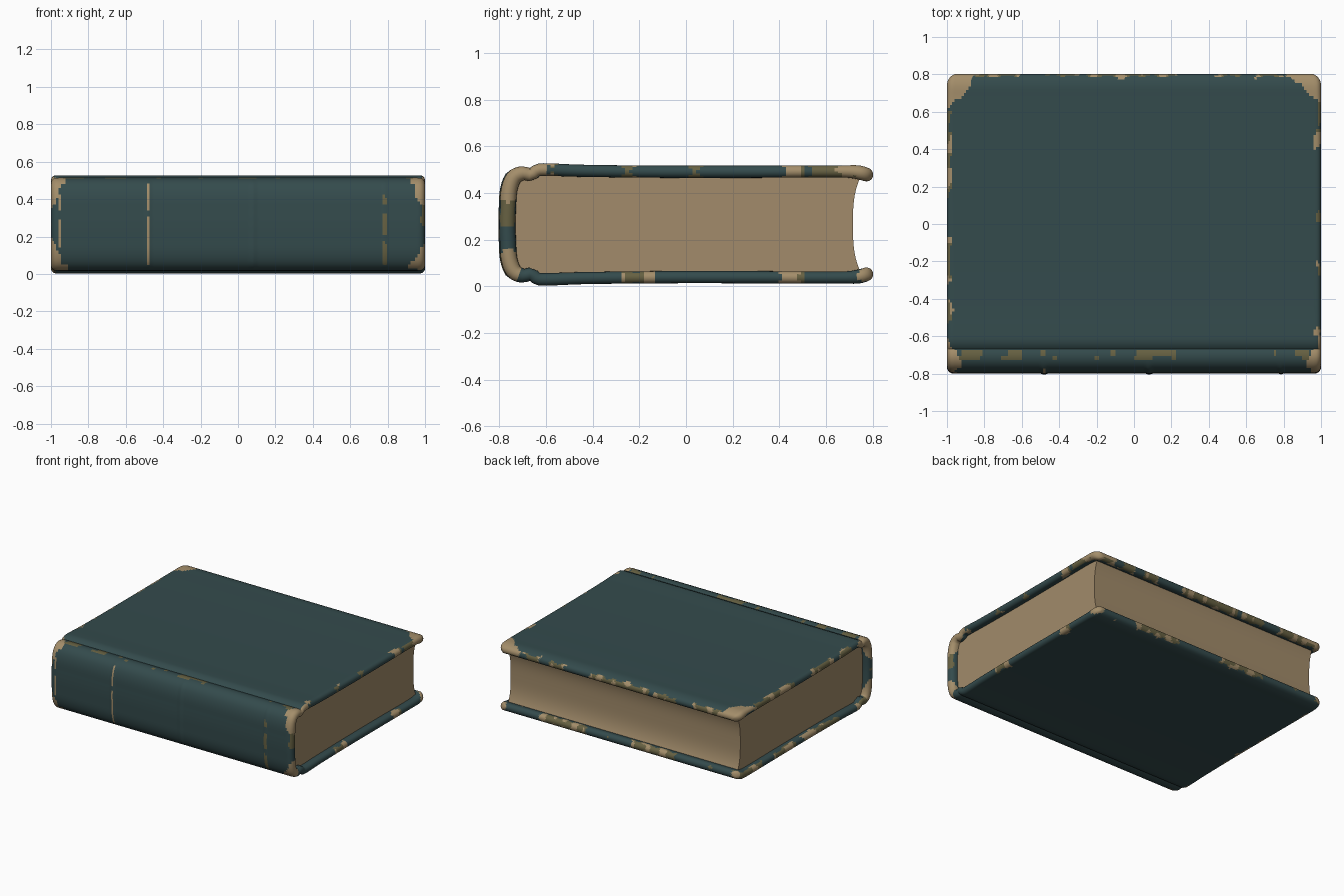
import bpy, bmesh, math
from mathutils import Vector, noise

if "Cube" in bpy.data.objects:
    bpy.data.objects.remove(bpy.data.objects["Cube"])

ZC = 0.265  # mid height of the book


def material(name, rgb):
    m = bpy.data.materials.new(name)
    m.diffuse_color = (*rgb, 1)
    m.use_nodes = True
    m.node_tree.nodes["Principled BSDF"].inputs["Base Color"].default_value = m.diffuse_color
    return m


TEAL = material("teal cloth", (0.034, 0.070, 0.073))
TAN = material("worn tan board", (0.37, 0.27, 0.145))
OLIVE = material("half worn olive", (0.135, 0.120, 0.055))
PAPER = material("aged paper", (0.36, 0.26, 0.145))


def finish(bm, name, mats, angle):
    bmesh.ops.recalc_face_normals(bm, faces=bm.faces)
    me = bpy.data.meshes.new(name)
    bm.to_mesh(me)
    bm.free()
    for m in mats:
        me.materials.append(m)
    ob = bpy.data.objects.new(name, me)
    bpy.context.collection.objects.link(ob)
    bpy.ops.object.select_all(action='DESELECT')
    ob.select_set(True)
    bpy.context.view_layer.objects.active = ob
    bpy.ops.object.shade_smooth_by_angle(angle=math.radians(angle))
    return ob


# Cover centreline: (y, height from middle, half thickness), upper half, then mirrored
half = [(0.80, 0.203, .028), (0.745, 0.222, .030), (0.68, 0.227, .026), (0.3, 0.226, .026),
        (-0.1, 0.226, .026), (-0.45, 0.230, .026), (-0.6, 0.235, .027), (-0.637, 0.232, .027),
        (-0.665, 0.212, .027), (-0.695, 0.220, .030), (-0.735, 0.203, .034),
        (-0.757, 0.15, .035), (-0.763, 0.07, .035)]
ctrl = [Vector(p) for p in half] + [Vector((-0.765, 0, .035))]
ctrl += [Vector((y, -v, h)) for y, v, h in reversed(half)]


def spline(p, steps=24):
    p = [p[0] * 2 - p[1]] + p + [p[-1] * 2 - p[-2]]
    out = []
    for i in range(1, len(p) - 2):
        # tangents scaled by spacing so uneven points do not overshoot
        l0, l1, l2 = [(p[k + 1] - p[k]).length for k in (i - 1, i, i + 1)]
        m1 = (p[i + 1] - p[i - 1]) / (l0 + l1) * l1
        m2 = (p[i + 2] - p[i]) / (l1 + l2) * l1
        for j in range(steps):
            t = j / steps
            out.append(p[i] * (2*t**3 - 3*t*t + 1) + m1 * (t**3 - 2*t*t + t)
                       + p[i + 1] * (3*t*t - 2*t**3) + m2 * (t**3 - t*t))
    return out + [p[-2]]


path = spline(ctrl)
lens = [0.0]
for a, b in zip(path, path[1:]):
    lens.append(lens[-1] + (b - a).xy.length)
TOTAL = lens[-1]


def at(s):
    i = 0
    while i < len(lens) - 2 and lens[i + 1] < s:
        i += 1
    t = (s - lens[i]) / (lens[i + 1] - lens[i])
    return path[i].lerp(path[i + 1], t)


def samples(length, step):
    """Even positions, crowded toward both ends for the rounded rim."""
    e = [0, .001, .004, .009, .016, .026]
    n = round((length - .08) / step)
    return e + [.04 + (length - .08) * i / n for i in range(n + 1)] + [length - q for q in reversed(e)]


def wear(x, y, v, d, sd, outer):
    """Worn patches: 0 teal, 1 tan, 2 olive."""
    n = noise.noise(Vector((x, y, v)) * 15)
    m = noise.noise(Vector((x + 3, y, v)) * 6)
    a = 1 - abs(x)
    reach = 0.17 if outer and v > 0 else 0.07
    if a + sd < reach + 0.06 * n:                                   # fore corners
        return 1
    b = math.hypot(y + .735, abs(v) - .205)
    if a + b * .6 < .075 + .04 * n and not (v < 0 and y > -.72):    # spine corners
        return 1
    if d < .022 + .025 * n and m > 0.02:                            # rubbed rims
        return 1 if n > 0.12 else 2
    if outer and v > 0:
        if abs(y + .70) < .017 and n > .22:                         # shoulder
            return 2
        if abs(y + .66) < .007 and m > -.05:                        # hinge groove
            return 2
    if outer and y < -.74:                                          # spine bands
        if abs(x + .48) < .011 and n > -.25:
            return 1
        if abs(x - .785) < .009 and n > -.05:
            return 2
        if abs(x + .955) < .011 and n > -.2 and v > -.12:
            return 1
    return 0


# Cover: one wrapped sheet with an outer and inner skin
S, U = samples(TOTAL, .016), samples(2, .0125)
bm = bmesh.new()
R = 0.06
skins = {1: [], -1: []}
info = []
for s in S:
    c = at(s)
    t = (at(min(s + .004, TOTAL)) - at(max(s - .004, 0))).xy.normalized()
    nrm = Vector((t.y, -t.x))
    sd = min(s, TOTAL - s)
    q = max(0, R - sd)
    xmax = 1 - R + math.sqrt(R * R - q * q)
    rows = {1: [], -1: []}
    irow = []
    for u in U:
        x = (u - 1) * xmax
        d = min(xmax - abs(x), sd)
        e = math.sqrt(max(0, 1 - (1 - min(d / c.z, 1)) ** 2))
        for k in rows:
            off = c.z * e * k
            if k == 1 and c.x < -.74 and min(abs(x + .48), abs(x - .08), abs(x - .785)) < .008:
                off += .004                                         # raised spine cords
            rows[k].append(bm.verts.new((x, c.x + nrm.x * off, ZC + c.y + nrm.y * off)))
        irow.append((x, c.x, c.y, d, sd))
    for k in rows:
        skins[k].append(rows[k])
    info.append(irow)
for k, g in skins.items():
    for i in range(len(S) - 1):
        for j in range(len(U) - 1):
            f = bm.faces.new((g[i][j], g[i + 1][j], g[i + 1][j + 1], g[i][j + 1]))
            mid = [(p + r) / 2 for p, r in zip(info[i][j], info[i + 1][j + 1])]
            f.material_index = wear(*mid, k == 1)
bmesh.ops.remove_doubles(bm, verts=bm.verts, dist=1e-5)
finish(bm, "book_cover", [TEAL, TAN, OLIVE], 60)

# Page block: hollow fore edge, rounded back
H, N = 0.208, 20
prof = []
for i in range(N + 1):
    w = -1 + 2 * i / N
    prof.append((0.715 + 0.035 * abs(w) ** 3, w * H))
for i in range(N + 1):
    w = 1 - 2 * i / N
    prof.append((-0.745 + 0.03 * w * w, w * H))
bm = bmesh.new()
ends = [[bm.verts.new((x, y, ZC + v)) for y, v in prof] for x in (-0.95, 0.95)]
for e in ends:
    bm.faces.new(e)
for i in range(len(prof)):
    j = (i + 1) % len(prof)
    bm.faces.new((ends[0][i], ends[0][j], ends[1][j], ends[1][i]))
finish(bm, "page_block", [PAPER], 30)
